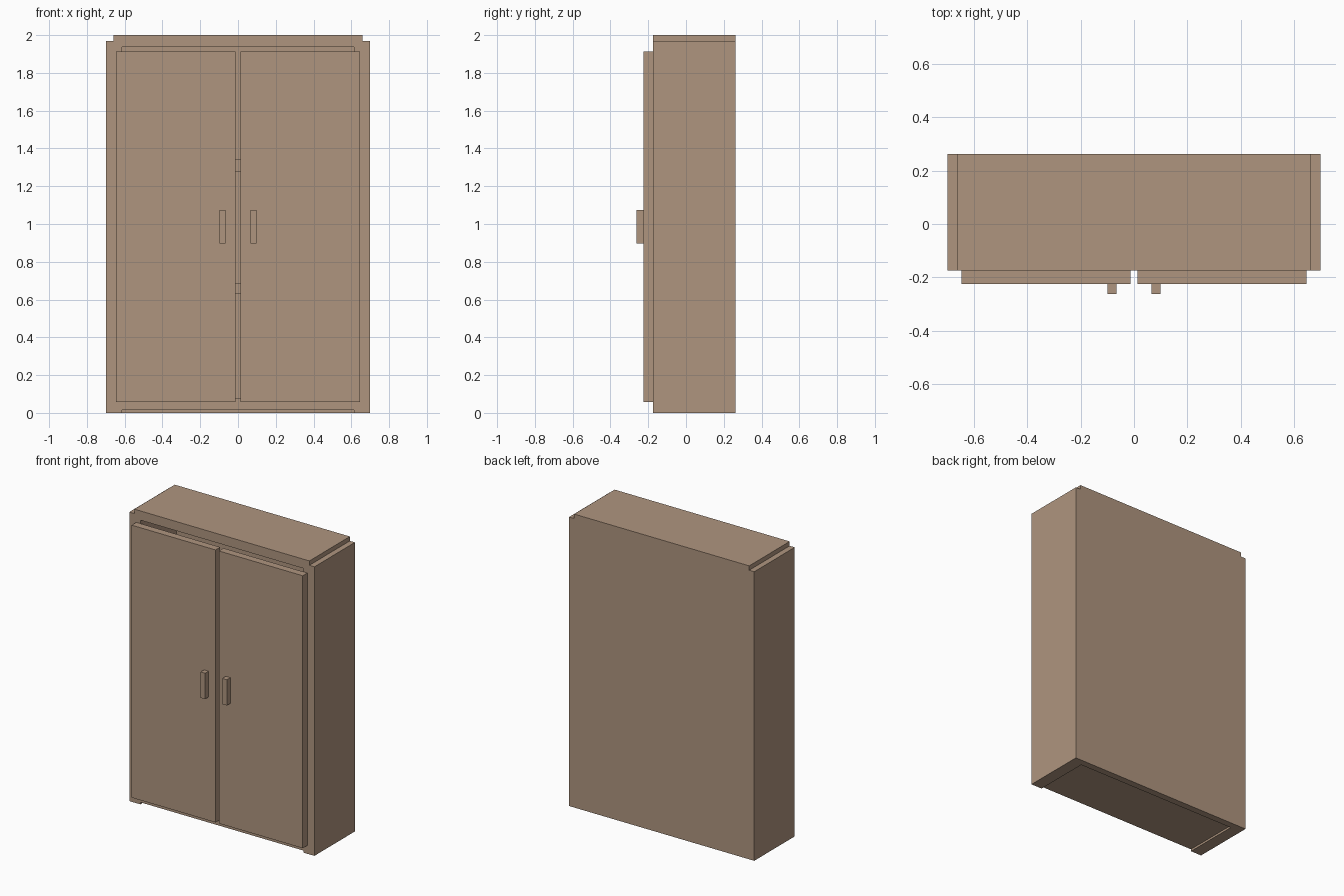
import bpy
import bmesh
from mathutils import Vector

if "Cube" in bpy.data.objects:
    bpy.data.objects.remove(bpy.data.objects["Cube"])

wood = bpy.data.materials.new("brown_wood")
wood.diffuse_color = (0.429, 0.301, 0.212, 1.0)
wood.use_nodes = True
wood.node_tree.nodes["Principled BSDF"].inputs["Base Color"].default_value = wood.diffuse_color


def box(name, x, y, z):
    """Axis-aligned box from (min, max) ranges."""
    bm = bmesh.new()
    bmesh.ops.create_cube(bm, size=1.0)
    size = Vector((x[1] - x[0], y[1] - y[0], z[1] - z[0]))
    centre = Vector((sum(x) / 2, sum(y) / 2, sum(z) / 2))
    bmesh.ops.scale(bm, vec=size, verts=bm.verts)
    mesh = bpy.data.meshes.new(name)
    bm.to_mesh(mesh)
    bm.free()
    mesh.materials.append(wood)
    obj = bpy.data.objects.new(name, mesh)
    obj.location = centre
    bpy.context.collection.objects.link(obj)
    return obj


FRONT, BACK = -0.174, 0.262
INNER, OUTER = 0.615, 0.698
BACK_IN = 0.215          # inner face of the back panel
inside = (-INNER, INNER)

# Side panels, doors and handles, mirrored left and right
for side, s in (("left", -1), ("right", 1)):
    def mx(a, b):
        return tuple(sorted((s * a, s * b)))
    box(f"{side}_side_panel", mx(INNER, OUTER), (FRONT, BACK), (0, 1.97))
    box(f"{side}_door", mx(0.0125, 0.645), (-0.224, FRONT), (0.057, 1.914))
    box(f"{side}_handle", mx(0.065, 0.099), (-0.262, -0.224), (0.898, 1.074))

# Back panel
box("back_panel", inside, (BACK_IN, BACK), (0, 1.937))

# Top board between the sides, with a cap that overlaps them
box("top_board", inside, (FRONT, BACK), (1.937, 1.97))
box("top_cap", (-0.66, 0.66), (FRONT, BACK), (1.97, 2.0))

# Raised floor and two inner shelves
for name, z in (("floor_board", (0.014, 0.078)),
                ("lower_shelf", (0.63, 0.688)),
                ("upper_shelf", (1.279, 1.342))):
    box(name, inside, (FRONT, BACK_IN), z)
